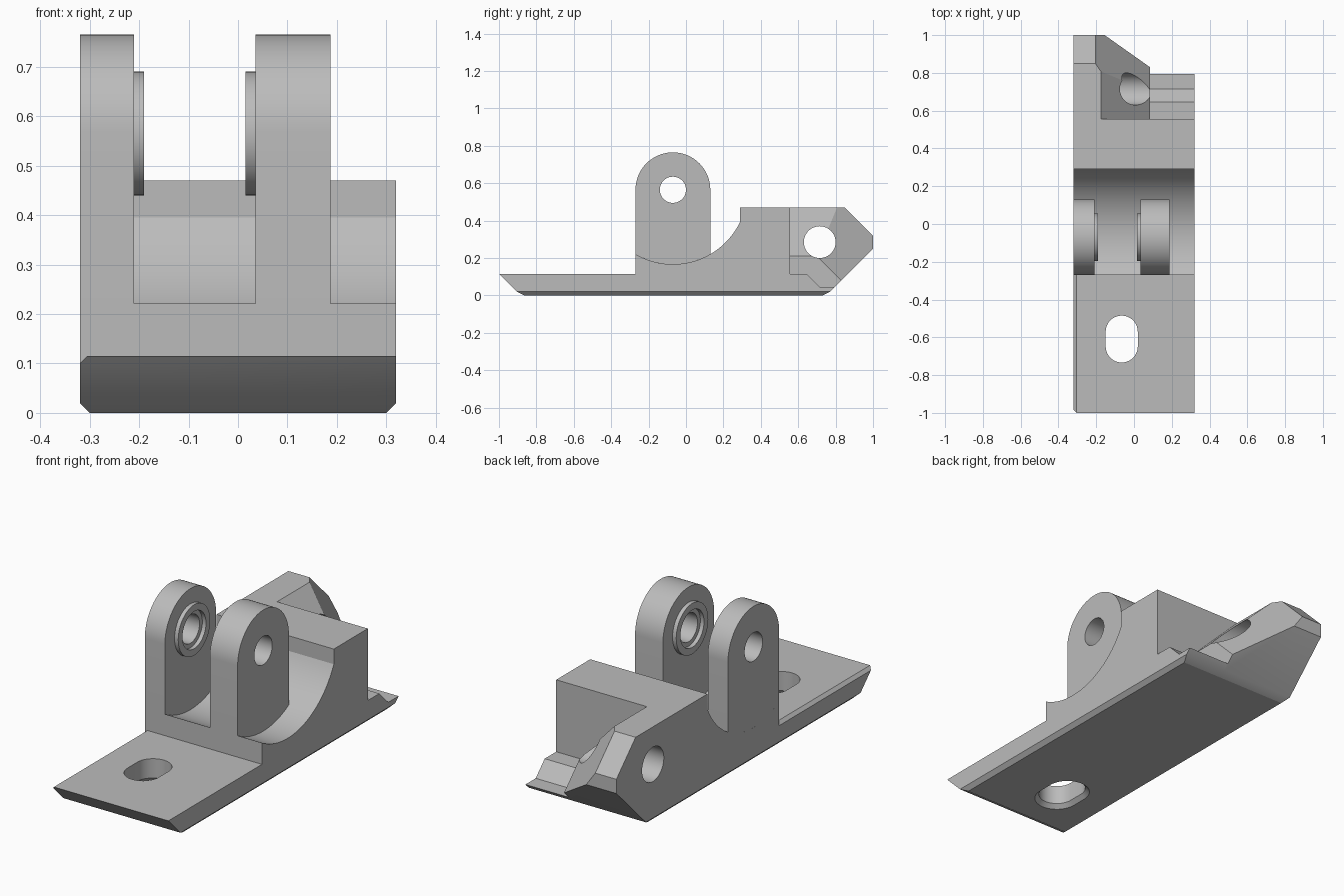
import bpy, bmesh
from math import sin, cos, pi, sqrt, asin
from mathutils import Vector

cube = bpy.data.objects.get("Cube")
if cube:
    bpy.data.objects.remove(cube, do_unlink=True)

grey = bpy.data.materials.new("plain_grey")
grey.use_nodes = True
grey.diffuse_color = (0.5, 0.5, 0.5, 1)
grey.node_tree.nodes["Principled BSDF"].inputs["Base Color"].default_value = (0.5, 0.5, 0.5, 1)

PIVOT_Y, PIVOT_Z = -0.07, 0.565
LUG_R, CUT_R, PIN_R = 0.2, 0.398, 0.07
LEFT, RIGHT = -0.32, 0.32


def arc(cy, cz, r, a0, a1, n=32):
    """Points on an arc, angles in radians."""
    return [(cy + r * cos(a0 + (a1 - a0) * i / n), cz + r * sin(a0 + (a1 - a0) * i / n))
            for i in range(n + 1)]


def loft(name, rings):
    """Close a solid through rings of matching points."""
    bm = bmesh.new()
    loops = [[bm.verts.new(p) for p in ring] for ring in rings]
    for a, b in zip(loops, loops[1:]):
        for i in range(len(a)):
            j = (i + 1) % len(a)
            bm.faces.new((a[i], a[j], b[j], b[i]))
    bm.faces.new(loops[0])
    bm.faces.new(loops[-1])
    bmesh.ops.recalc_face_normals(bm, faces=bm.faces)
    mesh = bpy.data.meshes.new(name)
    bm.to_mesh(mesh)
    bm.free()
    mesh.materials.append(grey)
    ob = bpy.data.objects.new(name, mesh)
    bpy.context.collection.objects.link(ob)
    return ob


def prism(name, profile, x0, x1):
    """Extrude a side profile (y, z) across x."""
    return loft(name, [[(x, y, z) for y, z in profile] for x in (x0, x1)])


def trim(ob, *planes):
    """Cut away everything where normal . p > distance, and cap the cut."""
    bm = bmesh.new()
    bm.from_mesh(ob.data)
    for normal, distance in planes:
        n = Vector(normal)
        bmesh.ops.bisect_plane(bm, geom=bm.verts[:] + bm.edges[:] + bm.faces[:], dist=1e-5,
                               plane_co=n * distance / n.length_squared, plane_no=n, clear_outer=True)
        bmesh.ops.holes_fill(bm, edges=[e for e in bm.edges if e.is_boundary])
    bmesh.ops.recalc_face_normals(bm, faces=bm.faces)
    bm.to_mesh(ob.data)
    bm.free()


def select(ob):
    bpy.ops.object.select_all(action='DESELECT')
    ob.select_set(True)
    bpy.context.view_layer.objects.active = ob


def cut(ob, cutter):
    """Subtract a cutter and discard it."""
    cutter.hide_render = True
    mod = ob.modifiers.new("cut", 'BOOLEAN')
    mod.operation, mod.solver, mod.object = 'DIFFERENCE', 'EXACT', cutter
    select(ob)
    bpy.ops.object.modifier_apply(modifier=mod.name)
    bpy.data.objects.remove(cutter, do_unlink=True)


def bore(ob, cy, cz, r):
    cut(ob, prism("bore_cutter", arc(cy, cz, r, 0, 2 * pi, 48)[:-1], -0.5, 0.5))


# bottom side bevels shared by all lower parts
left_bevel = ((-1, 0, -1), 0.3)
right_bevel = ((1, 0, -1), 0.3)

# front plate with slanted nose and a bevelled left top edge
plate = prism("front_plate", [(-1, 0.115), (-0.905, 0.02), (-0.865, 0), (-0.27, 0), (-0.27, 0.115)],
              LEFT, RIGHT)
trim(plate, left_bevel, right_bevel, ((-1, 0, 1), 0.42))


# countersunk slot through the plate
def capsule(r, z):
    ends = arc(-0.065, -0.57, r, 0, pi, 20) + arc(-0.065, -0.648, r, pi, 2 * pi, 20)
    return [(x, y, z) for x, y in ends]


cut(plate, loft("slot_cutter", [capsule(0.125, -0.02), capsule(0.085, 0.02), capsule(0.085, 0.2)]))

# body with the round trough
half = asin(LUG_R / CUT_R)
trough_end = asin(0.36 / CUT_R)
body = prism("body", [(-0.27, 0)] + arc(PIVOT_Y, PIVOT_Z, CUT_R, -pi / 2 - half, -pi / 2 + trough_end, 40)
             + [(0.29, 0.47), (0.555, 0.47), (0.555, 0)], LEFT, RIGHT)
trim(body, left_bevel, right_bevel)

# two pierced lugs standing in the trough
lug_profile = (arc(PIVOT_Y, PIVOT_Z, CUT_R, -pi / 2 - half, -pi / 2 + half, 20)
               + arc(PIVOT_Y, PIVOT_Z, LUG_R, 0, pi, 40))
lugs = []
for name, x0, x1 in (("right_lug", LEFT, -0.21), ("left_lug", 0.035, 0.187)):
    lug = prism(name, lug_profile, x0, x1)
    bore(lug, PIVOT_Y, PIVOT_Z, PIN_R)
    lugs.append(lug)

# raised rings around the pin holes
for name, x0, x1 in (("right_ring", -0.21, -0.19), ("left_ring", 0.015, 0.035)):
    ring = prism(name, arc(PIVOT_Y, PIVOT_Z, 0.125, 0, 2 * pi, 48)[:-1], x0, x1)
    bore(ring, PIVOT_Y, PIVOT_Z, 0.092)
    lugs.append(ring)

# faceted rear hook with a cross hole
hook = prism("rear_hook", [(0.555, 0), (0.73, 0), (0.77, 0.02), (1, 0.25), (1, 0.32), (0.85, 0.47),
                           (0.555, 0.47)], LEFT, 0.085)
trim(hook, left_bevel, ((1, 0, 1), 0.295), ((sqrt(2), 1, 1), 1.03))
bore(hook, 0.715, 0.285, 0.085)

# low stepped tail beside the hook
tail = prism("rear_tail", [(0.555, 0), (0.73, 0), (0.77, 0.02), (0.795, 0.045), (0.715, 0.045),
                           (0.645, 0.115), (0.555, 0.115)], 0.085, RIGHT)
trim(tail, right_bevel)

for ob in [plate, body, hook, tail] + lugs:
    select(ob)
    bpy.ops.object.shade_smooth_by_angle(angle=pi / 9)
